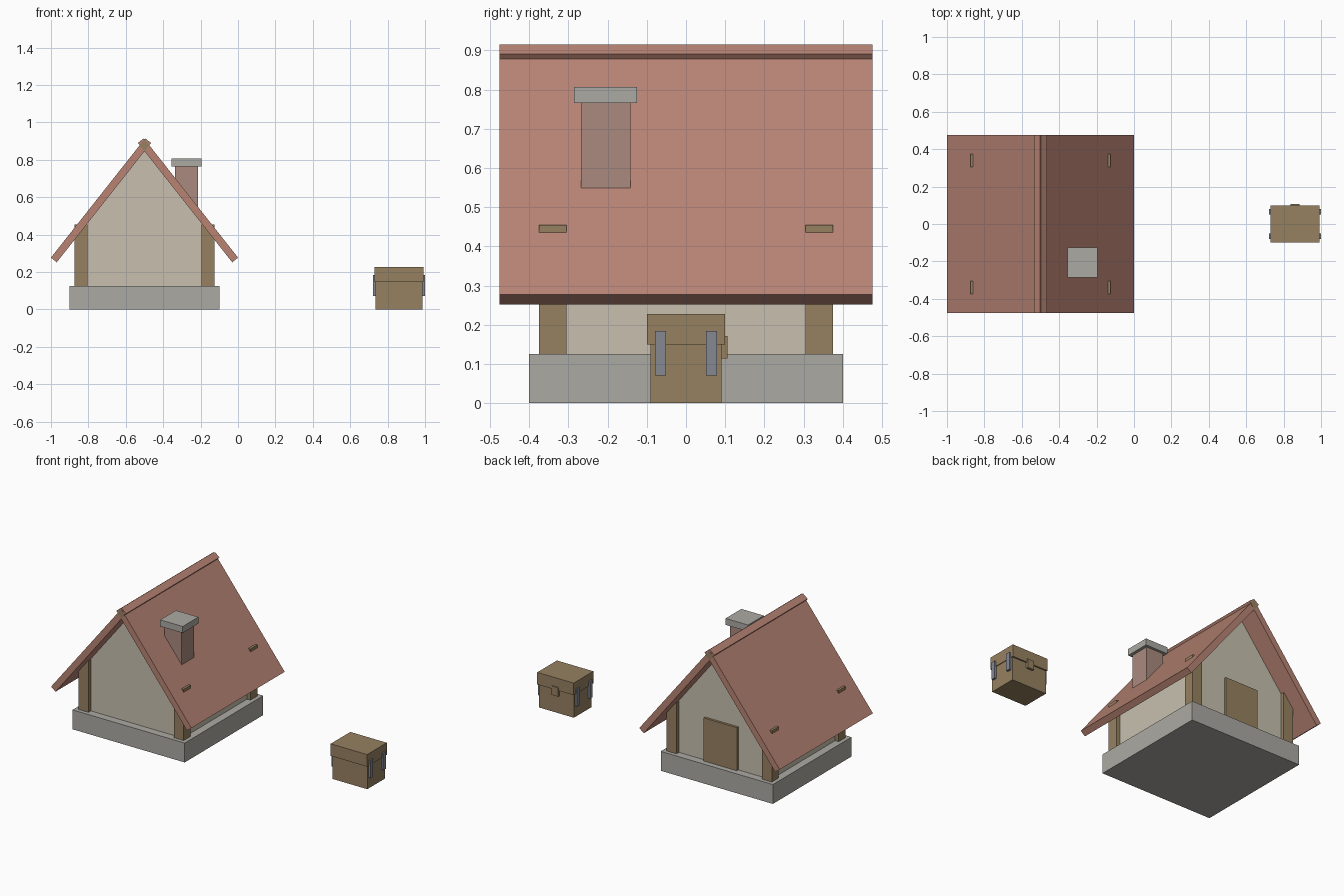
import bpy
import bmesh
from math import hypot

cube = bpy.data.objects.get("Cube")
if cube:
    bpy.data.objects.remove(cube)


def material(name, rgb):
    m = bpy.data.materials.new(name)
    m.use_nodes = True
    m.diffuse_color = (*rgb, 1)
    m.node_tree.nodes["Principled BSDF"].inputs["Base Color"].default_value = (*rgb, 1)
    return m


STONE = material("grey_stone", (0.41, 0.40, 0.37))
PLASTER = material("cream_plaster", (0.58, 0.53, 0.43))
WOOD = material("brown_wood", (0.31, 0.22, 0.12))
TILE = material("red_tile", (0.48, 0.23, 0.175))
BRICK = material("dull_brick", (0.40, 0.255, 0.21))
METAL = material("blue_grey_metal", (0.24, 0.247, 0.29))


def prism(name, profile, y0, y1, mat):
    """Extrude an (x, z) outline from y0 to y1."""
    bm = bmesh.new()
    face = bm.faces.new([bm.verts.new((x, y0, z)) for x, z in profile])
    new = bmesh.ops.extrude_face_region(bm, geom=[face])["geom"]
    moved = [v for v in new if isinstance(v, bmesh.types.BMVert)]
    bmesh.ops.translate(bm, verts=moved, vec=(0, y1 - y0, 0))
    bmesh.ops.recalc_face_normals(bm, faces=bm.faces)
    mesh = bpy.data.meshes.new(name)
    bm.to_mesh(mesh)
    bm.free()
    mesh.materials.append(mat)
    obj = bpy.data.objects.new(name, mesh)
    bpy.context.collection.objects.link(obj)
    return obj


def box(name, x, y, z, mat):
    """Box from (min, max) pairs."""
    return prism(name, [(x[0], z[0]), (x[1], z[0]), (x[1], z[1]), (x[0], z[1])], *y, mat)


def around(c, half):
    return (c - half, c + half)


# House dimensions
HX = -0.5
FLOOR = 0.125
APEX = 0.846          # underside of the roof at the ridge
SLOPE = 1.266
THICK = 0.04
EAVE, OVERLAP = 0.469, 0.035
WALL = 0.35

# Stone foundation
box("foundation", around(HX, 0.4), (-0.4, 0.4), (0, FLOOR), STONE)

# Gabled walls
eave_z = APEX - SLOPE * WALL
prism("gable_walls", [(HX - WALL, FLOOR), (HX + WALL, FLOOR), (HX + WALL, eave_z),
                      (HX, APEX), (HX - WALL, eave_z)], -WALL, WALL, PLASTER)

# Corner posts, poking through the roof
for sx in (-1, 1):
    for sy in (-1, 1):
        box("corner_post", around(HX + sx * 0.34, 0.035), around(sy * 0.34, 0.035),
            (FLOOR, 0.455), WOOD)

# Roof slabs, crossing each other at the ridge
length = hypot(1, SLOPE)
nx, nz = THICK * SLOPE / length, THICK / length
for side, name in ((-1, "roof_slab_right"), (1, "roof_slab_left")):
    low = (EAVE, APEX - SLOPE * EAVE)
    high = (-OVERLAP, APEX + SLOPE * OVERLAP)
    outline = [low, (low[0] + nx, low[1] + nz), (high[0] + nx, high[1] + nz), high]
    prism(name, [(HX + side * x, z) for x, z in outline], -0.475, 0.475, TILE)

# Ridge beam, its ends showing where the slabs cross
rise = nz + nx * SLOPE
prism("ridge_beam", [(HX, APEX), (HX + rise / SLOPE / 2, APEX + rise / 2),
                     (HX, APEX + rise), (HX - rise / SLOPE / 2, APEX + rise / 2)],
      -0.476, 0.476, WOOD)

# Door in the back gable
box("door", around(HX, 0.118), (0.34, 0.365), (FLOOR, 0.403), WOOD)

# Chimney and cap
box("chimney", around(-0.275, 0.061), around(-0.205, 0.063), (0.5, 0.765), BRICK)
box("chimney_cap", around(-0.275, 0.08), around(-0.205, 0.08), (0.765, 0.807), STONE)

# Chest
CX = 0.861
box("chest_body", around(CX, 0.125), around(0, 0.091), (0, 0.15), WOOD)
box("chest_lid", around(CX, 0.13), around(0, 0.1), (0.15, 0.228), WOOD)
box("chest_clasp", around(CX, 0.023), (0.085, 0.106), (0.114, 0.171), WOOD)
for sx in (-1, 1):
    for sy in (-1, 1):
        box("chest_strap", around(CX + sx * 0.131, 0.008), around(sy * 0.065, 0.014),
            (0.071, 0.184), METAL)
